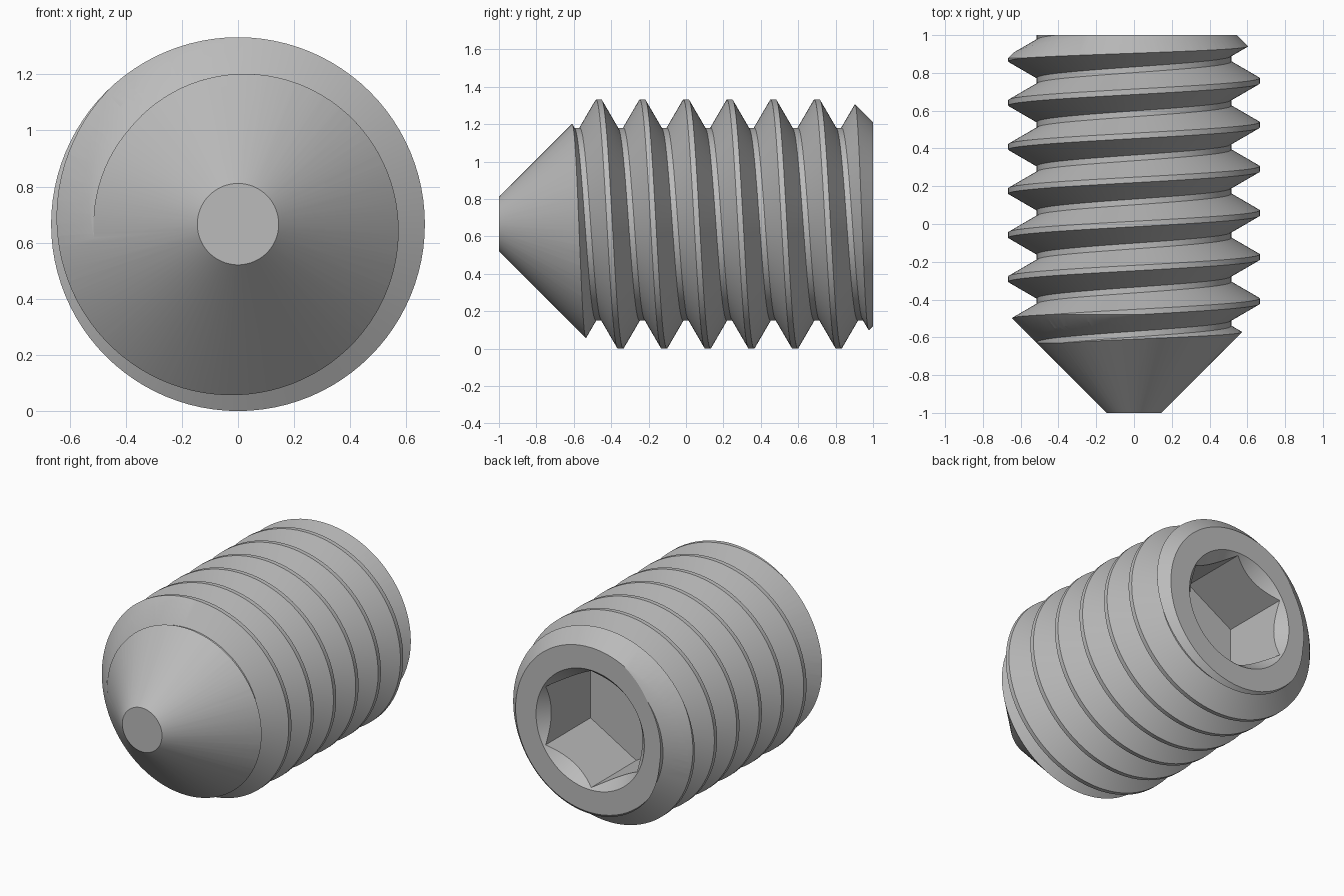
import bpy, bmesh
from math import sin, cos, tau, radians

AXIS_Z = 0.666      # height of the screw axis
PITCH = 0.2333
CREST, ROOT = 0.666, 0.515
SEGS = 96

cube = bpy.data.objects.get("Cube")
if cube:
    bpy.data.objects.remove(cube, do_unlink=True)

steel = bpy.data.materials.new("grey_steel")
steel.use_nodes = True
steel.diffuse_color = (0.5, 0.5, 0.5, 1)
steel.node_tree.nodes["Principled BSDF"].inputs["Base Color"].default_value = (0.5, 0.5, 0.5, 1)


def point(r, y, angle):
    """Position around the screw axis; angle runs from +z towards +x."""
    return (r * sin(angle), y, AXIS_Z + r * cos(angle))


def make_object(name, bm):
    bmesh.ops.recalc_face_normals(bm, faces=bm.faces)
    mesh = bpy.data.meshes.new(name)
    bm.to_mesh(mesh)
    bm.free()
    mesh.materials.append(steel)
    obj = bpy.data.objects.new(name, mesh)
    bpy.context.collection.objects.link(obj)
    return obj


def turned(name, profile, sides):
    """Closed solid from (radius, y) points turned round the axis."""
    bm = bmesh.new()
    rings = [[bm.verts.new(point(r, y, tau * i / sides)) for i in range(sides)]
             for r, y in profile]
    for a, b in zip(rings, rings[1:]):
        for i in range(sides):
            j = (i + 1) % sides
            bm.faces.new((a[i], a[j], b[j], b[i]))
    bm.faces.new(rings[0])
    bm.faces.new(rings[-1])
    return make_object(name, bm)


def threaded_rod(name):
    """Over-long helical thread, closed by a fan at each end."""
    crest_half, root_half = 0.0145, 0.1015
    tooth = [(ROOT, -root_half), (CREST, -crest_half),
             (CREST, crest_half), (ROOT, root_half)]
    bm = bmesh.new()
    columns = []
    for i in range(SEGS):
        lead = PITCH * i / SEGS
        columns.append([bm.verts.new(point(r, PITCH * k + lead + dy, tau * i / SEGS))
                        for k in range(-6, 7) for r, dy in tooth])
    for i in range(SEGS):
        a, b = columns[i], columns[(i + 1) % SEGS]
        # the last column joins the first one a full pitch further on
        shift = len(tooth) if i == SEGS - 1 else 0
        for j in range(len(a) - 1 - shift):
            bm.faces.new((a[j], a[j + 1], b[j + 1 + shift], b[j + shift]))
    rim = [e for e in bm.edges if e.is_boundary]
    for side in (-1, 1):
        centre = bm.verts.new((0, side * 1.45, AXIS_Z))
        for e in rim:
            if e.verts[0].co.y * side > 0:
                bm.faces.new((e.verts[0], e.verts[1], centre))
    return make_object(name, bm)


def cut(obj, tool, operation):
    mod = obj.modifiers.new(operation.lower(), "BOOLEAN")
    mod.operation = operation
    mod.solver = "EXACT"
    mod.object = tool
    tool.hide_render = True
    result = bpy.data.meshes.new_from_object(
        obj.evaluated_get(bpy.context.evaluated_depsgraph_get()))
    obj.modifiers.clear()
    obj.data = result
    bpy.data.objects.remove(tool, do_unlink=True)


# Threaded body, trimmed by the cone point and the rear chamfer
screw = threaded_rod("set_screw")
envelope = turned("envelope", [(0.145, -1), (0.745, -0.4), (0.745, 0.8), (0.545, 1)], SEGS)
cut(screw, envelope, "INTERSECT")

# Hexagonal drive socket with a round countersink
cut(screw, turned("hex_cutter", [(0.385, 0.52), (0.385, 1.1)], 6), "DIFFERENCE")
cut(screw, turned("countersink_cutter", [(0.28, 0.87), (0.44, 1.05)], SEGS), "DIFFERENCE")

bpy.ops.object.select_all(action="DESELECT")
screw.select_set(True)
bpy.context.view_layer.objects.active = screw
bpy.ops.object.shade_smooth_by_angle(angle=radians(25))
